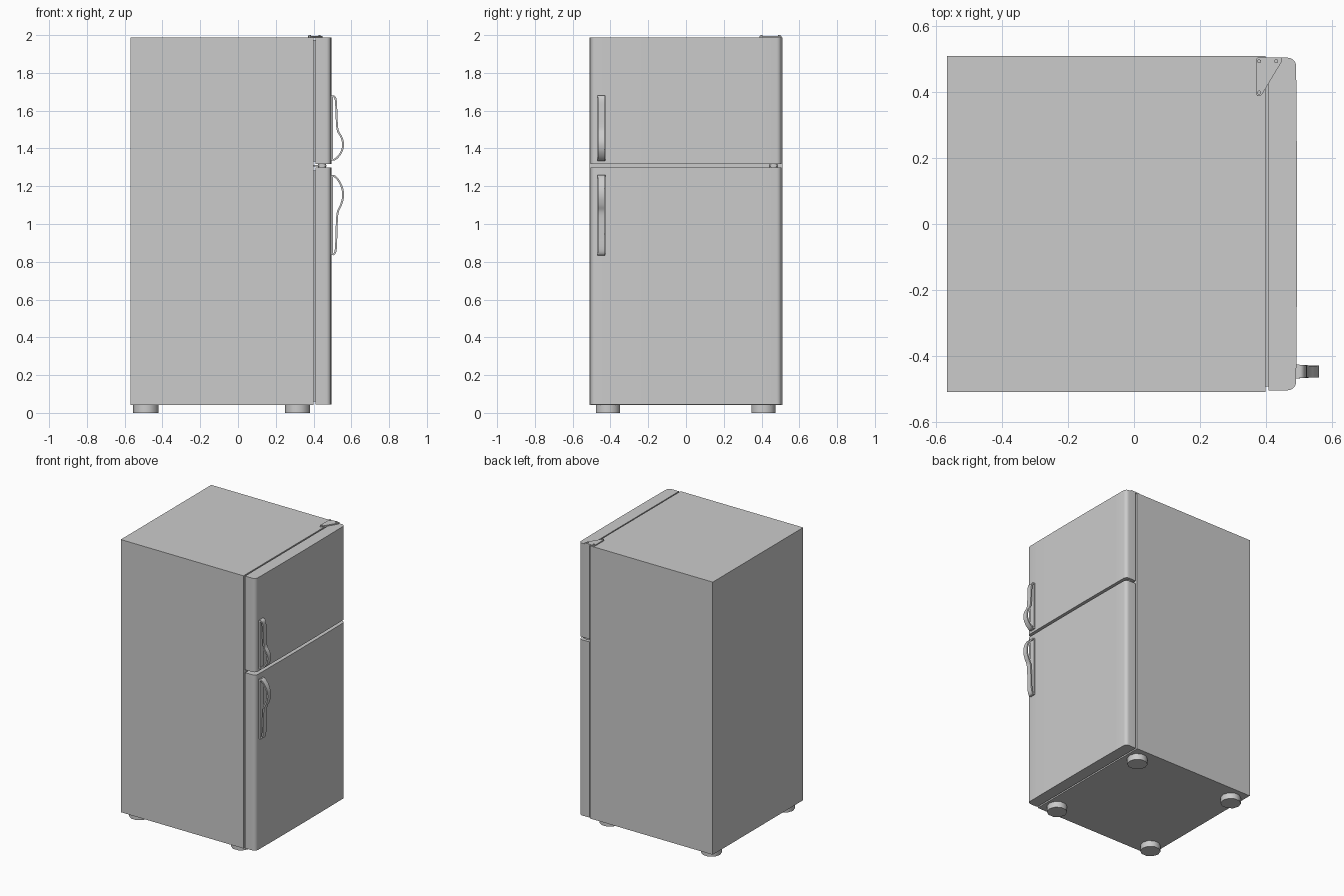
import bpy, bmesh, math
from mathutils import Vector

if "Cube" in bpy.data.objects:
    bpy.data.objects.remove(bpy.data.objects["Cube"])


def finish(bm, name, smooth=None):
    bmesh.ops.recalc_face_normals(bm, faces=bm.faces)
    me = bpy.data.meshes.new(name)
    bm.to_mesh(me)
    bm.free()
    ob = bpy.data.objects.new(name, me)
    bpy.context.collection.objects.link(ob)
    if smooth:
        bpy.ops.object.select_all(action='DESELECT')
        bpy.context.view_layer.objects.active = ob
        ob.select_set(True)
        bpy.ops.object.shade_smooth_by_angle(angle=math.radians(smooth))
    return ob


def box(name, x0, x1, y0, y1, z0, z1):
    return prism(name, [(x0, y0), (x1, y0), (x1, y1), (x0, y1)], z0, z1)


def prism(name, outline, z0, z1, smooth=None):
    bm = bmesh.new()
    f = bm.faces.new([bm.verts.new((x, y, z0)) for x, y in outline])
    r = bmesh.ops.extrude_face_region(bm, geom=[f])
    bmesh.ops.translate(bm, vec=(0, 0, z1 - z0),
                        verts=[v for v in r['geom'] if isinstance(v, bmesh.types.BMVert)])
    return finish(bm, name, smooth)


def disc(name, x, y, z0, z1, r, n):
    pts = [(x + r * math.cos(2 * math.pi * i / n), y + r * math.sin(2 * math.pi * i / n))
           for i in range(n)]
    return prism(name, pts, z0, z1, 40)


def door(name, z0, z1):
    # slightly bowed front with rounded vertical edges
    half, r = 0.505, 0.025
    right = []
    for i in range(7):
        y = (half - r) * i / 6
        right.append((0.495 - 0.003 * (y / half) ** 2, y))
    for i in range(1, 6):
        a = math.pi / 2 * i / 5
        right.append((0.492 - r + r * math.cos(a), half - r + r * math.sin(a)))
    right.append((0.409, half))
    left = [(x, -y) for x, y in reversed(right[1:])]
    prism(name, left + right, z0, z1, 40)
    # gasket recessed between door and cabinet
    box(name + "_gasket", 0.399, 0.41, -0.493, 0.493, z0 + 0.014, z1 - 0.014)


def spline(pts, steps=5):
    p = [Vector(q) for q in pts]
    p = [2 * p[0] - p[1]] + p + [2 * p[-1] - p[-2]]
    out = []
    for a, b, c, d in zip(p, p[1:], p[2:], p[3:]):
        for i in range(steps):
            t = i / steps
            out.append(0.5 * (2 * b + (c - a) * t + (2 * a - 5 * b + 4 * c - d) * t * t
                              + (3 * b - a - 3 * c + d) * t ** 3))
    return out + [p[-2]]


# handle centre line: x, fraction of length from the bulged end
GRIP = [(0.493, 0.015), (0.512, 0.02), (0.535, 0.08), (0.552, 0.17), (0.556, 0.27),
        (0.546, 0.37), (0.530, 0.45), (0.524, 0.55), (0.521, 0.75), (0.518, 0.92),
        (0.509, 0.985), (0.493, 0.985)]


def handle(name, z_bulge, z_far):
    path = spline([(x, z_bulge + (z_far - z_bulge) * t) for x, t in GRIP])
    bm = bmesh.new()
    rings = []
    for i, p in enumerate(path):
        t = (path[min(i + 1, len(path) - 1)] - path[max(i - 1, 0)]).normalized()
        n = Vector((-t.y, t.x)) * 0.005
        w = 0.0175 + 0.004 * abs(2 * i / (len(path) - 1) - 1) ** 3
        rings.append([bm.verts.new((q.x, -0.448 + y, q.y))
                      for q, y in ((p + n, -w), (p + n, w), (p - n, w), (p - n, -w))])
    for a, b in zip(rings, rings[1:]):
        for k in range(4):
            bm.faces.new((a[k], a[(k + 1) % 4], b[(k + 1) % 4], b[k]))
    bm.faces.new(rings[0])
    bm.faces.new(rings[-1])
    finish(bm, name, 40)
    # thin mounting strip against the door
    lo, hi = sorted((z_bulge, z_far))
    box(name + "_backplate", 0.490, 0.502, -0.4695, -0.4265, lo, hi)


# cabinet
box("cabinet", -0.568, 0.40, -0.51, 0.51, 0.043, 1.988)

# doors
door("freezer_door", 1.318, 1.987)
door("fridge_door", 0.045, 1.298)

# handles
handle("freezer_handle", 1.335, 1.68)
handle("fridge_handle", 1.26, 0.835)

# feet
for i, x in enumerate((-0.488, 0.315)):
    for j, y in enumerate((-0.413, 0.41)):
        disc(f"foot_{i}{j}", x, y, 0, 0.044, 0.067, 10)

# top hinge plate with screws
prism("top_hinge", [(0.375, 0.505), (0.371, 0.500), (0.371, 0.394), (0.375, 0.388),
                    (0.383, 0.388), (0.389, 0.394), (0.448, 0.492), (0.448, 0.505)],
      1.986, 1.995)
for i, (x, y) in enumerate(((0.380, 0.494), (0.380, 0.399), (0.432, 0.494))):
    disc(f"hinge_screw_{i}", x, y, 1.994, 2.0, 0.006, 10)

# middle hinge between the doors
box("middle_hinge", 0.398, 0.468, 0.44, 0.487, 1.304, 1.312)
disc("middle_hinge_pin", 0.445, 0.463, 1.296, 1.32, 0.022, 12)
